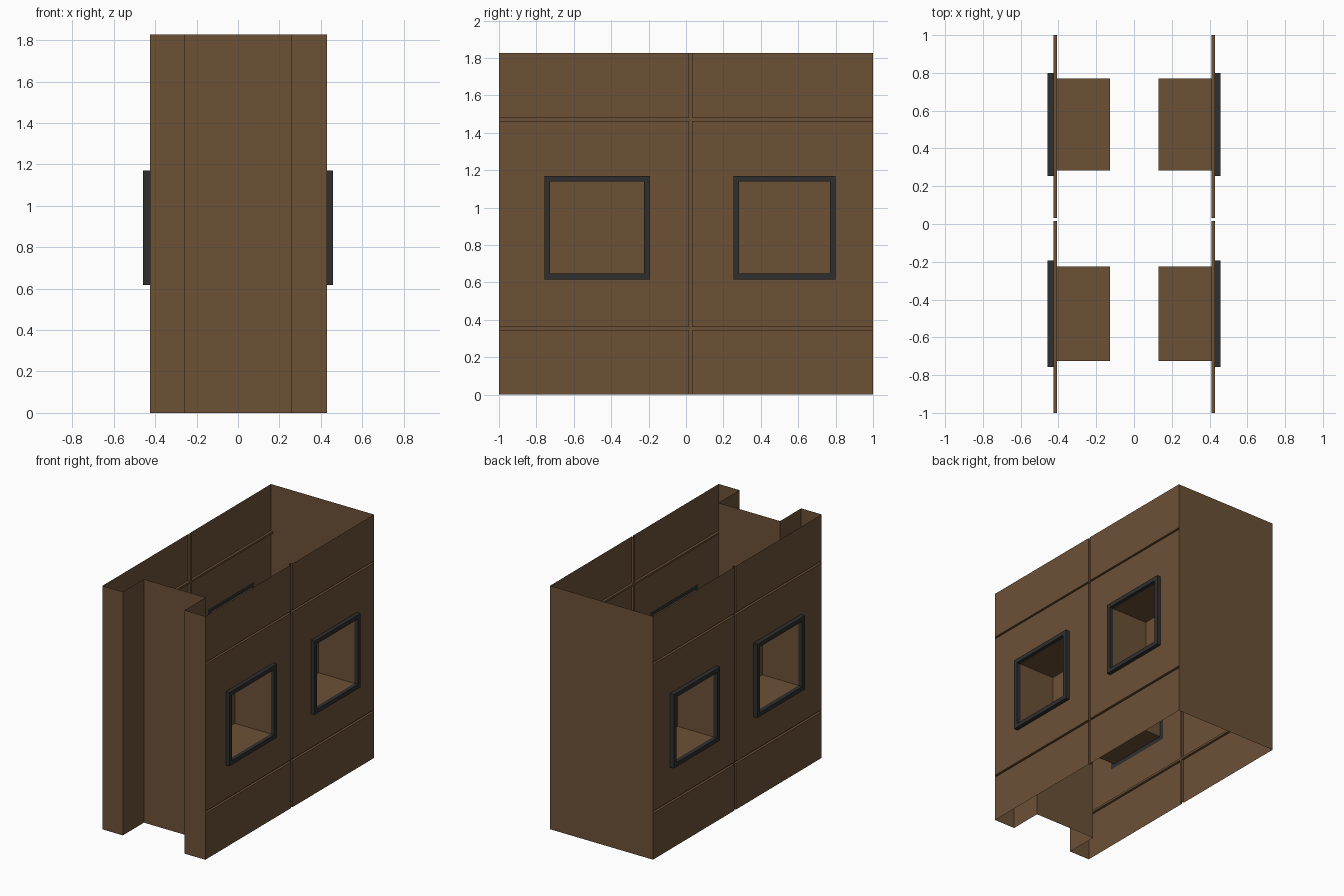
import bpy, bmesh
from mathutils import Vector

if "Cube" in bpy.data.objects:
    bpy.data.objects.remove(bpy.data.objects["Cube"])

H = 1.827
GROOVE = 0.018
WINDOWS = [(-0.757, -0.193), (0.253, 0.80)]      # outer frame y ranges
WZ = (0.617, 1.17)                               # outer frame z range
FW = 0.031                                       # frame bar width
# side sign, wall x, frame outer x, pocket back x
SIDES = [("left", -1, -0.426, -0.459, -0.127), ("right", 1, 0.429, 0.459, 0.131)]


def material(name, rgb):
    m = bpy.data.materials.new(name)
    m.diffuse_color = (*rgb, 1)
    m.use_nodes = True
    m.node_tree.nodes["Principled BSDF"].inputs["Base Color"].default_value = m.diffuse_color
    return m


BROWN = material("brown_panel", (0.15, 0.082, 0.037))
DARK = material("dark_trim", (0.028, 0.028, 0.028))


def quad(bm, pts, facing):
    f = bm.faces.new([bm.verts.new(p) for p in pts])
    f.normal_update()
    if f.normal.dot(Vector(facing)) < 0:
        f.normal_flip()


def finish(bm, name, mat):
    bmesh.ops.remove_doubles(bm, verts=bm.verts, dist=1e-5)
    me = bpy.data.meshes.new(name)
    bm.to_mesh(me)
    bm.free()
    me.materials.append(mat)
    bpy.context.collection.objects.link(bpy.data.objects.new(name, me))


def side_wall(name, s, x):
    # grid of panels with sunken joint strips and window openings
    ys = sorted([-1, 0.016, 0.033, 1] + [v for w in WINDOWS for v in w])
    zs = [0, 0.346, 0.362, *WZ, 1.464, 1.478, H]
    bm = bmesh.new()

    def depth(i, j):
        if ys[i] == 0.016 or zs[j] in (0.346, 1.464):
            return x - s * GROOVE
        if zs[j] == WZ[0] and any(ys[i] == w[0] for w in WINDOWS):
            return None
        return x

    ny, nz = len(ys) - 1, len(zs) - 1
    for i in range(ny):
        for j in range(nz):
            d = depth(i, j)
            if d is None:
                continue
            y0, y1, z0, z1 = ys[i], ys[i + 1], zs[j], zs[j + 1]
            quad(bm, [(d, y0, z0), (d, y1, z0), (d, y1, z1), (d, y0, z1)], (s, 0, 0))
            # groove side faces
            if i + 1 < ny:
                e = depth(i + 1, j)
                if e is not None and e != d:
                    n = (0, 1 if s * d > s * e else -1, 0)
                    quad(bm, [(d, y1, z0), (e, y1, z0), (e, y1, z1), (d, y1, z1)], n)
            if j + 1 < nz:
                e = depth(i, j + 1)
                if e is not None and e != d:
                    n = (0, 0, 1 if s * d > s * e else -1)
                    quad(bm, [(d, y0, z1), (e, y0, z1), (e, y1, z1), (d, y1, z1)], n)
    finish(bm, name, BROWN)


def upright_sheet(name, path, facings):
    bm = bmesh.new()
    for (a, b), n in zip(zip(path, path[1:]), facings):
        quad(bm, [(*a, 0), (*b, 0), (*b, H), (*a, H)], n)
    finish(bm, name, BROWN)


def rect(x, y0, y1, z0, z1):
    return [(x, y0, z0), (x, y1, z0), (x, y1, z1), (x, y0, z1)]


def window_frame(name, x0, x1, y0, y1, z0, z1):
    inner = (y0 + FW, y1 - FW, z0 + FW, z1 - FW)
    loops = [rect(x0, y0, y1, z0, z1), rect(x1, y0, y1, z0, z1),
             rect(x1, *inner), rect(x0, *inner)]
    bm = bmesh.new()
    vs = [[bm.verts.new(p) for p in lp] for lp in loops]
    for k in range(4):
        a, b = vs[k], vs[(k + 1) % 4]
        for i in range(4):
            bm.faces.new([a[i], a[(i + 1) % 4], b[(i + 1) % 4], b[i]])
    bmesh.ops.recalc_face_normals(bm, faces=bm.faces)
    finish(bm, name, DARK)


def window_pocket(name, s, x0, x1, y0, y1, z0, z1):
    # open box behind the window, facing into its cavity
    a, b = rect(x0, y0, y1, z0, z1), rect(x1, y0, y1, z0, z1)
    c = sum((Vector(p) for p in a + b), Vector()) / 8
    bm = bmesh.new()
    quad(bm, b, (s, 0, 0))
    for i in range(4):
        k = (i + 1) % 4
        mid = (Vector(a[i]) + Vector(b[k])) / 2
        quad(bm, [a[i], a[k], b[k], b[i]], c - mid)
    finish(bm, name, BROWN)


# Walls with windows
for side, s, wx, fx, px in SIDES:
    side_wall(side + "_wall", s, wx)
    for label, (y0, y1) in zip(("front", "rear"), WINDOWS):
        window_frame(f"{side}_{label}_window_frame", wx, fx, y0, y1, *WZ)
        window_pocket(f"{side}_{label}_window_pocket", s, wx, px,
                      y0 + FW, y1 - FW, WZ[0] + FW, WZ[1] - FW)

# Flat back and recessed front
L, R = SIDES[0][2], SIDES[1][2]
upright_sheet("back_wall", [(L, 1), (R, 1)], [(0, 1, 0)])
upright_sheet("recessed_front",
              [(L, -1), (-0.256, -1), (-0.256, -0.75), (0.256, -0.75), (0.256, -1), (R, -1)],
              [(0, -1, 0), (1, 0, 0), (0, -1, 0), (-1, 0, 0), (0, -1, 0)])
